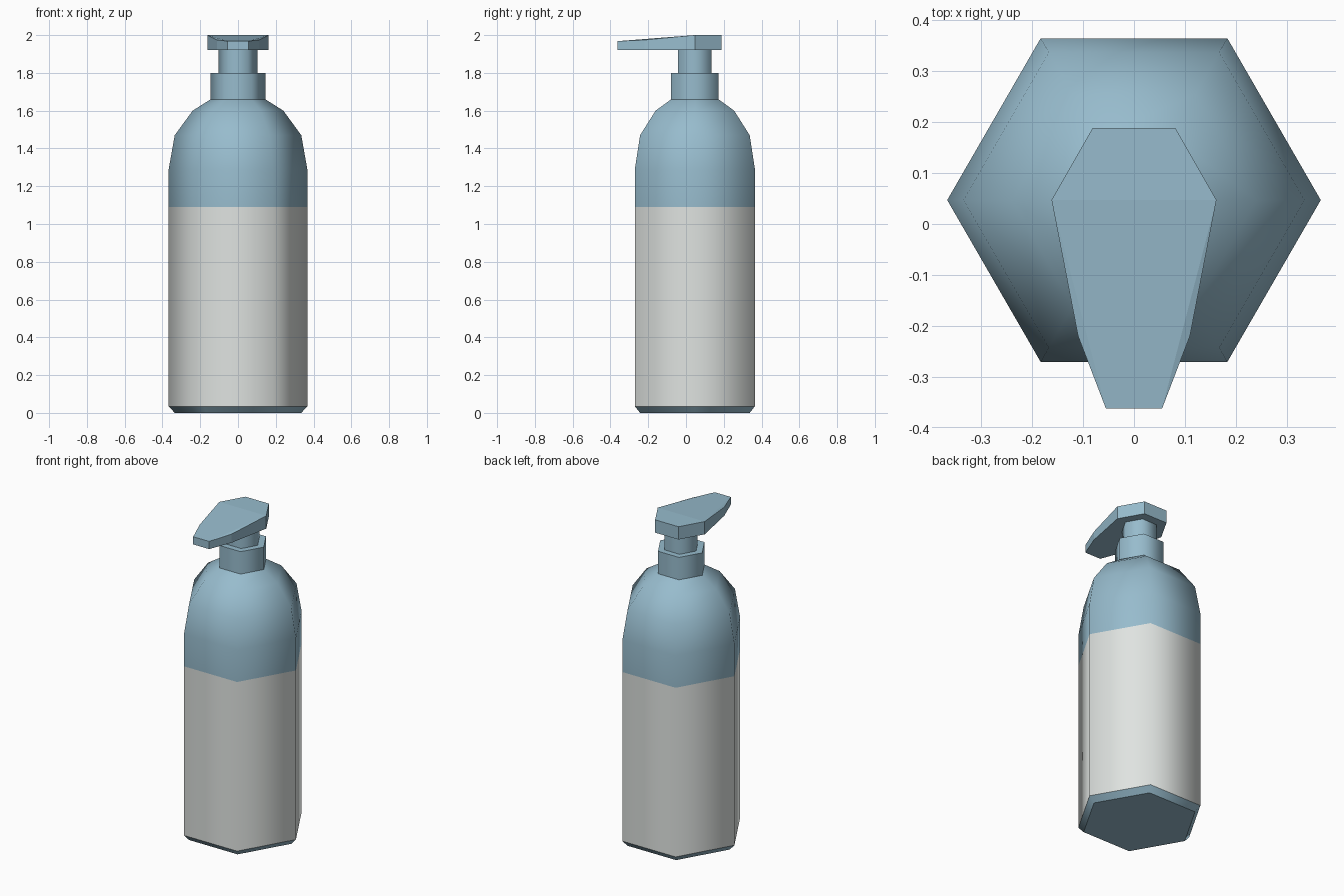
import bpy, bmesh, math

if "Cube" in bpy.data.objects:
    bpy.data.objects.remove(bpy.data.objects["Cube"])

CY = 0.047  # y of the bottle axis

def material(name, col):
    m = bpy.data.materials.new(name)
    m.diffuse_color = (*col, 1)
    m.use_nodes = True
    m.node_tree.nodes["Principled BSDF"].inputs["Base Color"].default_value = m.diffuse_color
    return m

blue = material("soft blue", (0.31, 0.50, 0.61))
white = material("label white", (0.74, 0.77, 0.75))

def finish(name, bm, mats):
    bmesh.ops.recalc_face_normals(bm, faces=bm.faces)
    me = bpy.data.meshes.new(name)
    bm.to_mesh(me)
    bm.free()
    for m in mats:
        me.materials.append(m)
    ob = bpy.data.objects.new(name, me)
    bpy.context.collection.objects.link(ob)
    return ob

def hex_lathe(name, profile, mats, sharp=()):
    """Six-sided turned part; rings whose index is in sharp stay crisp."""
    bm = bmesh.new()
    rings = [[bm.verts.new((r * math.cos(math.tau * i / 6),
                            CY + r * math.sin(math.tau * i / 6), z))
              for i in range(6)] for r, z in profile]
    for a, b in zip(rings, rings[1:]):
        for i in range(6):
            j = (i + 1) % 6
            f = bm.faces.new((a[i], a[j], b[j], b[i]))
            f.smooth = True
            zc = f.calc_center_median().z
            if len(mats) > 1 and 0.04 < zc < 1.09:
                f.material_index = 1
    bm.faces.new(rings[0][::-1])
    bm.faces.new(rings[-1])
    for k in sharp:
        for i in range(6):
            bm.edges.get((rings[k][i], rings[k][(i + 1) % 6])).smooth = False
    return finish(name, bm, mats)

# bottle: chamfered base, white label band, blue rounded shoulder
hex_lathe("bottle", [(0.335, 0), (0.367, 0.035), (0.367, 1.09), (0.367, 1.29),
                     (0.335, 1.47), (0.24, 1.60), (0.145, 1.66)],
          [blue, white], sharp=(0, 1, 6))
# collar and pump stem
hex_lathe("collar", [(0.145, 1.66), (0.145, 1.80)], [blue], sharp=(0, 1))
hex_lathe("pump_stem", [(0.103, 1.80), (0.103, 1.925)], [blue], sharp=(0, 1))

# pump head with a tapering spout towards the front
half = [(0.081, 0.189, 2.0), (0.162, CY, 2.0), (0.11, -0.22, 1.974), (0.055, -0.363, 1.968)]
outline = half + [(-x, y, z) for x, y, z in reversed(half)]
bm = bmesh.new()
top = [bm.verts.new(p) for p in outline]
low = [bm.verts.new((x, y, 1.92)) for x, y, z in outline]
for i in range(8):
    j = (i + 1) % 8
    bm.faces.new((top[i], top[j], low[j], low[i]))
bm.faces.new(low)
for ids in ((0, 1, 6, 7), (1, 3, 4, 6), (1, 2, 3), (4, 5, 6)):
    bm.faces.new([top[i] for i in ids])
finish("pump_head", bm, [blue])
